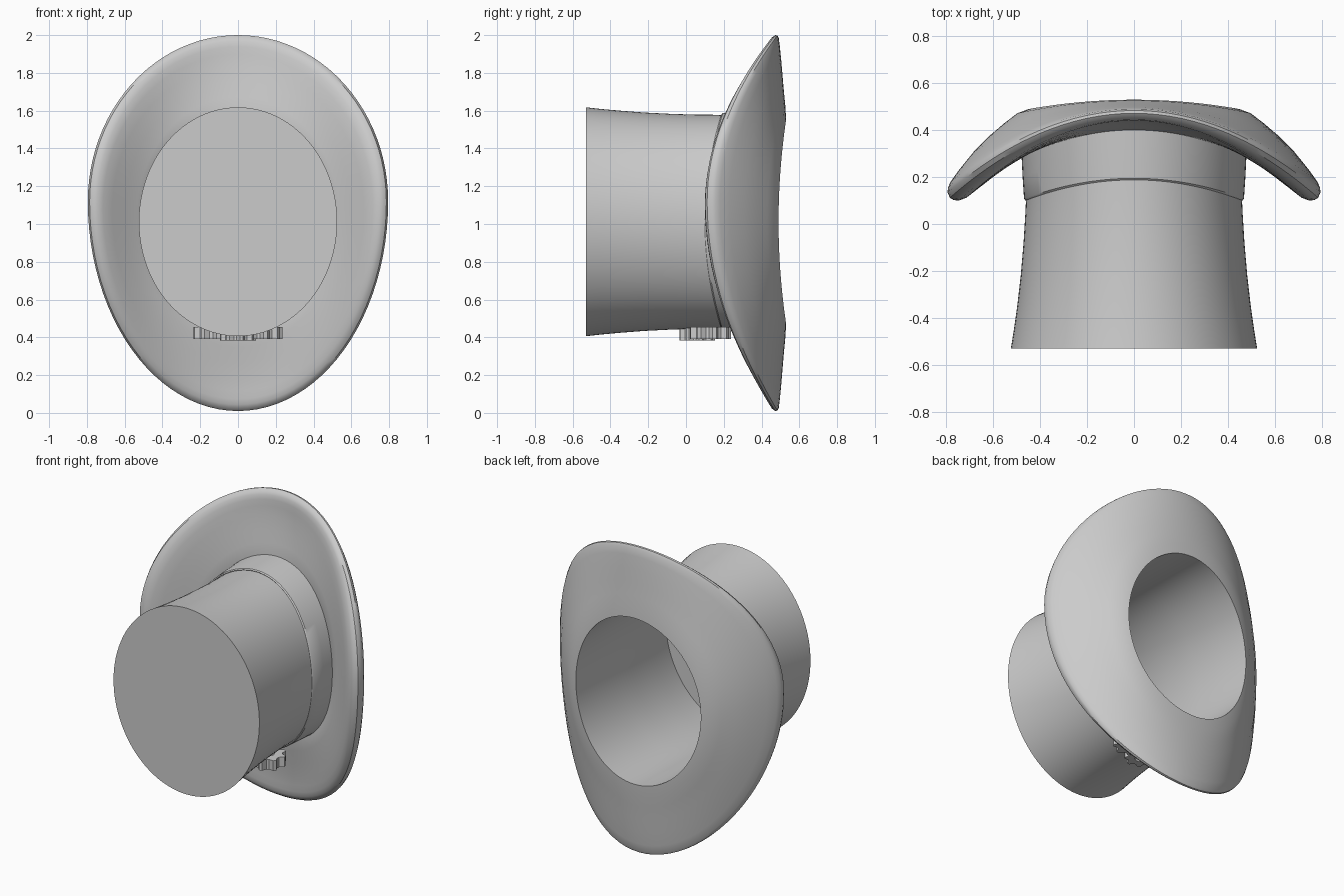
import bpy, bmesh
from math import sin, cos, pi

if "Cube" in bpy.data.objects:
    bpy.data.objects.remove(bpy.data.objects["Cube"])

N = 96
CZ = 1.012


def finish(name, bm):
    bmesh.ops.recalc_face_normals(bm, faces=bm.faces[:])
    me = bpy.data.meshes.new(name)
    bm.to_mesh(me)
    bm.free()
    ob = bpy.data.objects.new(name, me)
    bpy.context.collection.objects.link(ob)
    bpy.ops.object.select_all(action='DESELECT')
    ob.select_set(True)
    bpy.context.view_layer.objects.active = ob
    bpy.ops.object.shade_smooth_by_angle(angle=0.6)
    return ob


def loft(name, rings, cap_ends=False, closed=False):
    """Bridge rings of N points along the hat axis."""
    bm = bmesh.new()
    loops = [[bm.verts.new(p) for p in r] for r in rings]
    pairs = list(zip(loops, loops[1:]))
    if closed:
        pairs.append((loops[-1], loops[0]))
    for a, b in pairs:
        for i in range(N):
            j = (i + 1) % N
            bm.faces.new((a[i], a[j], b[j], b[i]))
    if cap_ends:
        bm.faces.new(loops[0])
        bm.faces.new(loops[-1])
    return finish(name, bm)


def ellipse(rx, rz, y_mid, y_side):
    """Ellipse ring whose y sags from y_mid (x = 0) to y_side (widest x)."""
    pts = []
    for i in range(N):
        t = 2 * pi * i / N
        pts.append((rx * cos(t), y_mid + (y_side - y_mid) * cos(t) ** 2, CZ + rz * sin(t)))
    return pts


def brim_ring(f, y_mid, y_side):
    """Blend from the crown ellipse (f = 0) to the egg outline (f = 1)."""
    inner = ellipse(.472, .58, y_mid, y_side)
    pts = []
    for i, (x, y, z) in enumerate(inner):
        t = 2 * pi * i / N
        ox = .795 * cos(t)
        oz = 1.12 + (.88 if sin(t) > 0 else 1.11) * sin(t)
        pts.append((x + (ox - x) * f, y, z + (oz - z) * f))
    return pts


# hollow flared crown
hole = ellipse(.45, .54, .53, .49)
outer = [(.525, .606, -.53), (.512, .597, -.45), (.498, .588, -.35), (.483, .578, -.22),
         (.471, .571, -.08), (.463, .567, .05)]
inner = [(.448, .550, .05), (.456, .556, -.08), (.468, .563, -.22), (.483, .573, -.35),
         (.508, .589, -.515)]
crown = [ellipse(rx, rz, y, y) for rx, rz, y in outer]
crown += [ellipse(.460, .566, .20, .12), ellipse(.460, .566, .43, .36), hole]
crown += [ellipse(.447, .545, .35, .30)]
crown += [ellipse(rx, rz, y, y) for rx, rz, y in inner]
loft("crown", crown, cap_ends=True)

# band around the foot of the crown
loft("band", [ellipse(.455, .56, .195, .115), ellipse(.463, .570, .188, .100),
              ellipse(.469, .576, .195, .108), ellipse(.475, .582, .30, .20),
              ellipse(.481, .588, .42, .32), ellipse(.456, .56, .42, .32)], closed=True)

# curved egg-shaped brim with a rounded rim
profile = [(-.02, .40, .30), (0, .40, .29), (.2, .412, .25), (.4, .425, .20), (.6, .435, .15),
           (.75, .44, .112), (.85, .441, .10), (.92, .445, .102), (.97, .455, .112),
           (1, .472, .135), (.995, .484, .155), (.96, .491, .180), (.85, .497, .230),
           (.65, .505, .310), (.45, .512, .375), (.25, .519, .430), (.08, .526, .472)]
loft("brim", [brim_ring(*p) for p in profile] + [hole])


# small toothed wheels lying against the underside of the band
def gear(name, x, y, r, teeth, z0, z1):
    bm = bmesh.new()
    out, n = [], teeth * 4
    for i in range(n):
        rad = r if i % 4 < 2 else r * .78
        a = 2 * pi * (i + .5) / n
        out.append((rad * cos(a), rad * sin(a)))
    hub = [(r * .35 * cos(2 * pi * (i + .5) / n), r * .35 * sin(2 * pi * (i + .5) / n))
           for i in range(n)]
    loops = [[bm.verts.new((x + px, y + py, z)) for px, py in pts]
             for pts, z in ((out, z0), (out, z1), (hub, z1), (hub, z0))]
    for k in range(4):
        a, b = loops[k], loops[(k + 1) % 4]
        for i in range(n):
            j = (i + 1) % n
            bm.faces.new((a[i], a[j], b[j], b[i]))
    finish(name, bm)


gear("gear_left", -.125, .13, .11, 8, .39, .455)
gear("gear_right", .125, .13, .11, 8, .39, .455)
gear("gear_middle", 0, .06, .095, 8, .383, .45)
